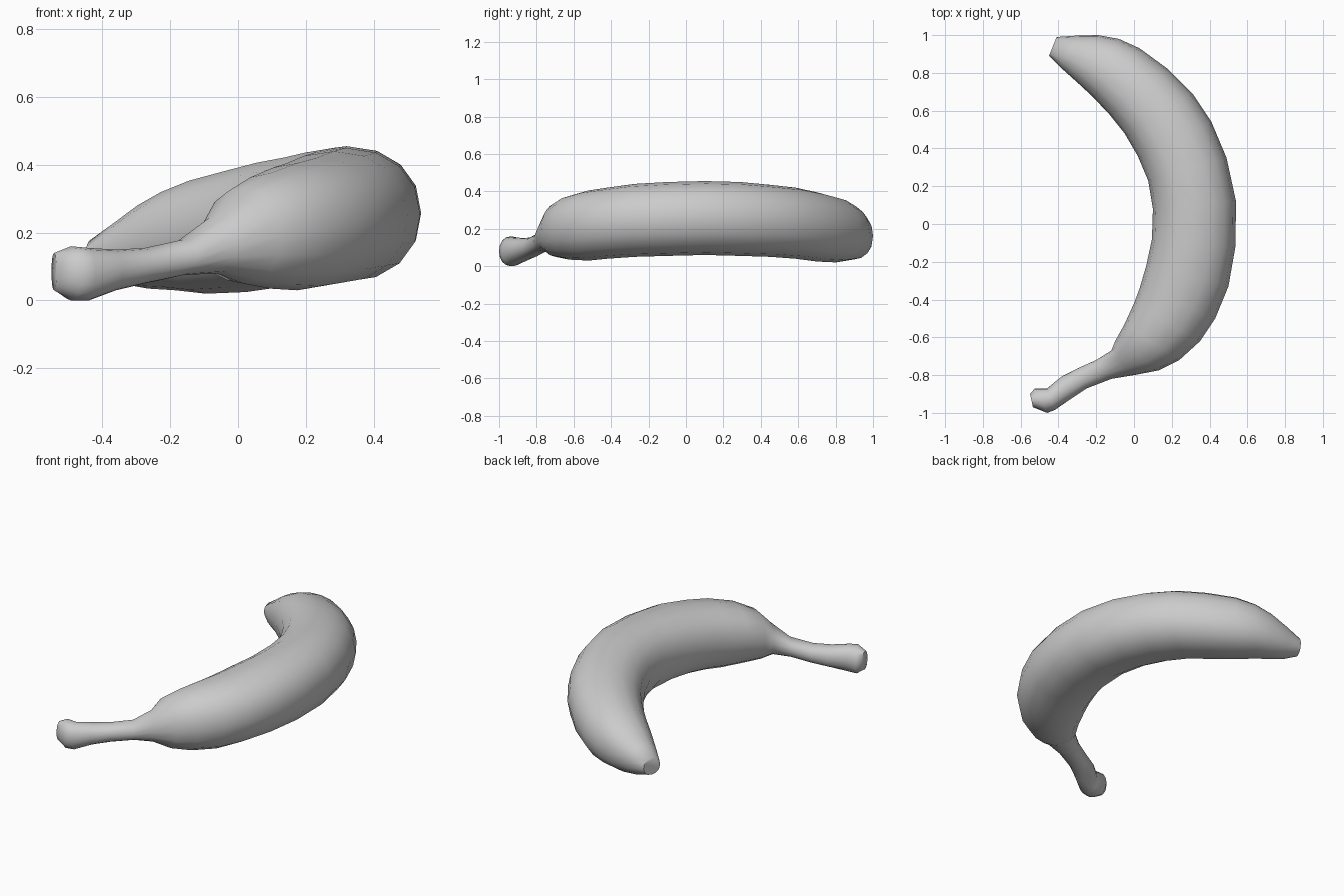
import bpy, bmesh, math
from mathutils import Vector

if "Cube" in bpy.data.objects:
    bpy.data.objects.remove(bpy.data.objects["Cube"])

SIDES = 16

# Cross-sections from stem to tip:
# outer edge x, y, inner edge x, y, lowest z, highest z
SECTIONS = [
    # stem with its knobbed end
    (-.535, -.97, -.55, -.90, .03, .14),
    (-.46, -1.0, -.525, -.87, .00, .16),
    (-.42, -.985, -.46, -.87, .00, .155),
    (-.34, -.93, -.38, -.805, .03, .15),
    (-.25, -.87, -.30, -.765, .05, .155),
    (-.12, -.82, -.20, -.72, .075, .18),
    # curved body
    (.00, -.80, -.12, -.67, .08, .25),
    (.13, -.775, -.10, -.62, .05, .33),
    (.24, -.72, -.05, -.53, .035, .375),
    (.35, -.62, .00, -.42, .03, .405),
    (.43, -.50, .03, -.34, .04, .42),
    (.50, -.33, .065, -.22, .05, .44),
    (.537, -.12, .095, -.08, .055, .45),
    (.54, .12, .10, .08, .06, .455),
    (.49, .35, .075, .23, .055, .45),
    (.41, .54, .02, .36, .05, .435),
    (.31, .69, -.05, .48, .04, .42),
    (.18, .82, -.13, .58, .025, .395),
    (.03, .93, -.22, .675, .02, .365),
    # blunt tip
    (-.08, .98, -.29, .74, .03, .33),
    (-.19, 1.0, -.34, .785, .035, .29),
    (-.31, .997, -.39, .83, .05, .235),
    (-.41, .99, -.45, .89, .08, .18),
]


def rounded(t):
    """Slightly squared sine or cosine for a fuller cross-section."""
    return math.copysign(abs(t) ** 0.93, t)


def ring(bm, ox, oy, ix, iy, lo, hi):
    outer, inner = Vector((ox, oy, 0)), Vector((ix, iy, 0))
    centre = (outer + inner) / 2 + Vector((0, 0, (lo + hi) / 2))
    across, up = (outer - inner) / 2, Vector((0, 0, (hi - lo) / 2))
    angles = [math.tau * k / SIDES for k in range(SIDES)]
    return [bm.verts.new(centre + across * rounded(math.cos(a))
                         + up * rounded(math.sin(a))) for a in angles]


# Banana skin: loft through the sections and cap both ends
bm = bmesh.new()
rings = [ring(bm, *s) for s in SECTIONS]
for a, b in zip(rings, rings[1:]):
    for k in range(SIDES):
        n = (k + 1) % SIDES
        bm.faces.new((a[k], a[n], b[n], b[k]))
bm.faces.new(rings[0])
bm.faces.new(rings[-1])
bmesh.ops.recalc_face_normals(bm, faces=bm.faces)
mesh = bpy.data.meshes.new("banana")
bm.to_mesh(mesh)
bm.free()

banana = bpy.data.objects.new("banana", mesh)
bpy.context.collection.objects.link(banana)
bpy.context.view_layer.objects.active = banana
banana.select_set(True)
bpy.ops.object.shade_smooth_by_angle(angle=math.radians(60))
